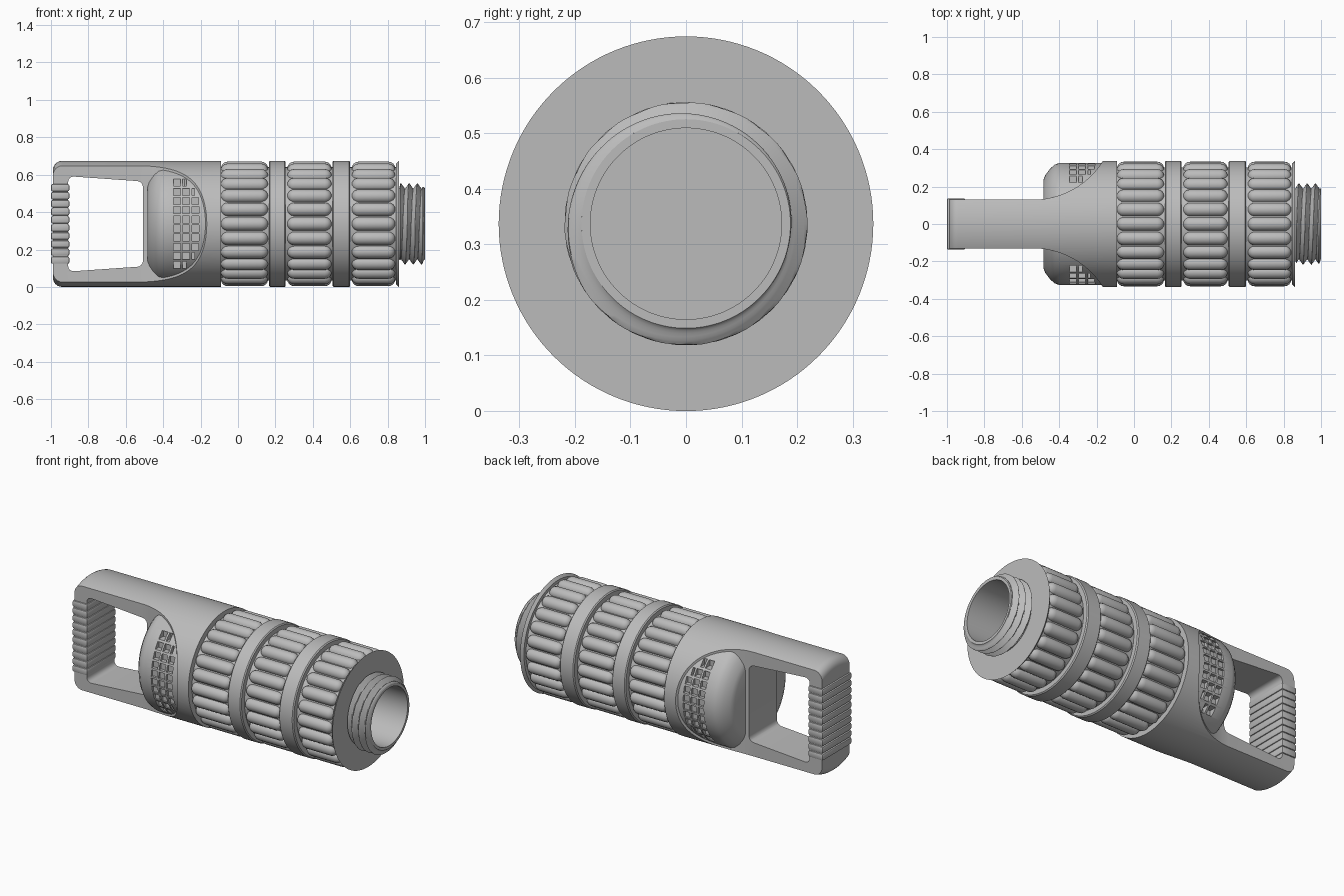
import bpy, bmesh
from math import sin, cos, pi, sqrt, radians
from mathutils import Matrix, Vector

cube = bpy.data.objects.get("Cube")
if cube:
    bpy.data.objects.remove(cube, do_unlink=True)

R = 0.337                      # outer radius, also the height of the axis
AXIS = Vector((0, 0, R))

grey = bpy.data.materials.new("plain_grey")
grey.use_nodes = True
COLOUR = (0.5, 0.5, 0.5, 1)
grey.diffuse_color = COLOUR
grey.node_tree.nodes["Principled BSDF"].inputs["Base Color"].default_value = COLOUR


def finish(name, bm, angle=30):
    bmesh.ops.recalc_face_normals(bm, faces=bm.faces[:])
    mesh = bpy.data.meshes.new(name)
    bm.to_mesh(mesh)
    bm.free()
    mesh.materials.append(grey)
    ob = bpy.data.objects.new(name, mesh)
    bpy.context.collection.objects.link(ob)
    smooth(ob, angle)
    return ob


def smooth(ob, angle=30):
    bpy.ops.object.select_all(action='DESELECT')
    ob.select_set(True)
    bpy.context.view_layer.objects.active = ob
    bpy.ops.object.shade_smooth_by_angle(angle=radians(angle))


def lathe(bm, profile, seg=96, centre=AXIS):
    """Turn (x, radius) points about a line along x; radius may be a function of angle."""
    rings = []
    for x, r in profile:
        if r == 0:
            rings.append([bm.verts.new(centre + Vector((x, 0, 0)))] * seg)
            continue
        ring = []
        for i in range(seg):
            a = 2 * pi * i / seg
            rad = r(a) if callable(r) else r
            ring.append(bm.verts.new(centre + Vector((x, rad * cos(a), rad * sin(a)))))
        rings.append(ring)
    for p, q in zip(rings, rings[1:]):
        for i in range(seg):
            j = (i + 1) % seg
            corners = list(dict.fromkeys((p[i], p[j], q[j], q[i])))
            bm.faces.new(corners)


def prism(bm, points, direction):
    face = bm.faces.new([bm.verts.new(p) for p in points])
    moved = bmesh.ops.extrude_face_region(bm, geom=[face])["geom"]
    bmesh.ops.translate(bm, verts=[v for v in moved if isinstance(v, bmesh.types.BMVert)],
                        vec=direction)


def box(bm, x0, x1, y0, y1, z0, z1, bevel=0):
    m = Matrix.Translation(((x0 + x1) / 2, (y0 + y1) / 2, (z0 + z1) / 2))
    m = m @ Matrix.Diagonal((x1 - x0, y1 - y0, z1 - z0, 1))
    verts = bmesh.ops.create_cube(bm, size=1, matrix=m)["verts"]
    if bevel:
        edges = list({e for v in verts for e in v.link_edges})
        bmesh.ops.bevel(bm, geom=edges, offset=bevel, segments=2, profile=0.5, affect='EDGES')


def boolean(ob, cutter, operation):
    mod = ob.modifiers.new("cut", 'BOOLEAN')
    mod.object, mod.operation, mod.solver = cutter, operation, 'EXACT'
    bpy.context.view_layer.objects.active = ob
    bpy.ops.object.modifier_apply(modifier=mod.name)
    bpy.data.objects.remove(cutter, do_unlink=True)
    smooth(ob)


# Barrel core with raised bands, end flange, neck and bore
GROOVE, BORE = 0.303, 0.172
SECTIONS = [(-0.1, 0.165), (0.255, 0.505), (0.6, 0.845)]
profile = [(-0.1, 0)]
for n, (a, b) in enumerate(SECTIONS):
    if n:
        profile += [(a - 0.006, R), (a, R - 0.006)]
    profile += [(a, GROOVE), (b, GROOVE)]
    if n < 2:
        profile += [(b, R - 0.006), (b + 0.006, R)]
profile += [(0.845, 0.322), (0.86, R), (0.86, 0.188), (1, 0.188), (1, BORE),
            (0.4, BORE), (0.4, 0)]
bm = bmesh.new()
lathe(bm, profile, 128)
finish("barrel_core", bm)

# Grip ribs around each section
RIB, COUNT = 0.037, 24
for n, (a, b) in enumerate(SECTIONS):
    a, b = a + 0.008, b - 0.004
    arc = [(RIB * (1 - cos(t * pi / 8)), RIB * sin(t * pi / 8)) for t in range(5)]
    rib_profile = [(a + d, r) for d, r in arc] + [(b - d, r) for d, r in reversed(arc)]
    bm = bmesh.new()
    for k in range(COUNT):
        t = 2 * pi * k / COUNT
        reach = R - RIB - 0.004
        lathe(bm, rib_profile, 16, AXIS + Vector((0, reach * cos(t), reach * sin(t))))
    finish(f"grip_ribs_{n + 1}", bm, 40)

# Helical thread on the neck
PITCH, STEPS = 0.044, 56


def thread_radius(x):
    def radius(a):
        phase = ((x - 0.86) / PITCH + a / (2 * pi)) % 1
        fade = min(1, (1 - x) / 0.012, (x - 0.86) / 0.008)
        return 0.188 + 0.031 * fade * (1 - abs(2 * phase - 1))
    return radius


bm = bmesh.new()
lathe(bm, [(x, thread_radius(x)) for x in (0.86 + 0.14 * i / STEPS for i in range(STEPS + 1))])
finish("neck_thread", bm)

# Handle: rounded cylinder trimmed to a strap that flares into the barrel
bm = bmesh.new()
CORNER = 0.05
corner = [(-0.99 + CORNER * (1 - cos(t * pi / 12)), R - CORNER * (1 - sin(t * pi / 12)))
          for t in range(7)]
lathe(bm, [(-0.99, 0)] + corner + [(-0.092, R), (-0.092, 0)], 128)
handle = finish("handle", bm)

STRAP, FLARE = 0.13, 0.44
half = [(-1.1, STRAP)]
for i in range(25):
    t = radians(67) * i / 24
    half.append((-0.54 + FLARE * sin(t), STRAP + FLARE * (1 - cos(t))))
half.append((-0.05, half[-1][1]))
outline = half + [(x, -y) for x, y in reversed(half)]
bm = bmesh.new()
prism(bm, [(x, y, -0.1) for x, y in outline], (0, 0, 0.9))
boolean(handle, finish("trim", bm), 'INTERSECT')

# Hand opening, tapered with rounded corners
bm = bmesh.new()
prism(bm, [(-0.908, -0.5, 0.082), (-0.508, -0.5, 0.11),
           (-0.508, -0.5, 0.564), (-0.908, -0.5, 0.592)], (0, 1, 0))
sides = [e for e in bm.edges if abs(e.verts[0].co.y - e.verts[1].co.y) > 0.5]
bmesh.ops.bevel(bm, geom=sides, offset=0.03, segments=4, profile=0.5, affect='EDGES')
boolean(handle, finish("opening", bm), 'DIFFERENCE')

# Ribbed hand grip at the end
bm = bmesh.new()
box(bm, -0.99, -0.912, -0.126, 0.126, 0.11, 0.56)
PADS, Z0, Z1 = 10, 0.122, 0.552
step = (Z1 - Z0) / PADS
for i in range(PADS):
    z = Z0 + step * i
    box(bm, -1, -0.902, -0.137, 0.137, z + 0.002, z + step - 0.002, 0.008)
finish("hand_grip", bm)

# Inner drum whose sides show beside the strap
DRUM = 0.326
bm = bmesh.new()
lathe(bm, [(-0.485, 0), (-0.485, 0.235), (-0.474, 0.262), (-0.45, 0.294), (-0.425, 0.317),
           (-0.4, DRUM), (-0.13, DRUM), (-0.13, 0)], 128)
drum = finish("inner_drum", bm)

# Vent pockets on both sides of the drum, clipped to a curved outline
bm = bmesh.new()
CELL, GAP = 0.038, 0.049
for row in range(10):
    dz = (row - 4.5) * GAP
    limit = -0.35 + 0.16 * sqrt(1 - (dz / 0.25) ** 2)
    floor = sqrt(DRUM ** 2 - (abs(dz) + CELL / 2) ** 2) - 0.01
    for col in range(3):
        x0 = -0.345 + col * GAP
        x1 = min(x0 + CELL, limit)
        if x1 - x0 < 0.012:
            continue
        for y0, y1 in ((floor, 0.4), (-0.4, -floor)):
            box(bm, x0, x1, y0, y1, R + dz - CELL / 2, R + dz + CELL / 2)
boolean(drum, finish("vent_cutter", bm), 'DIFFERENCE')
